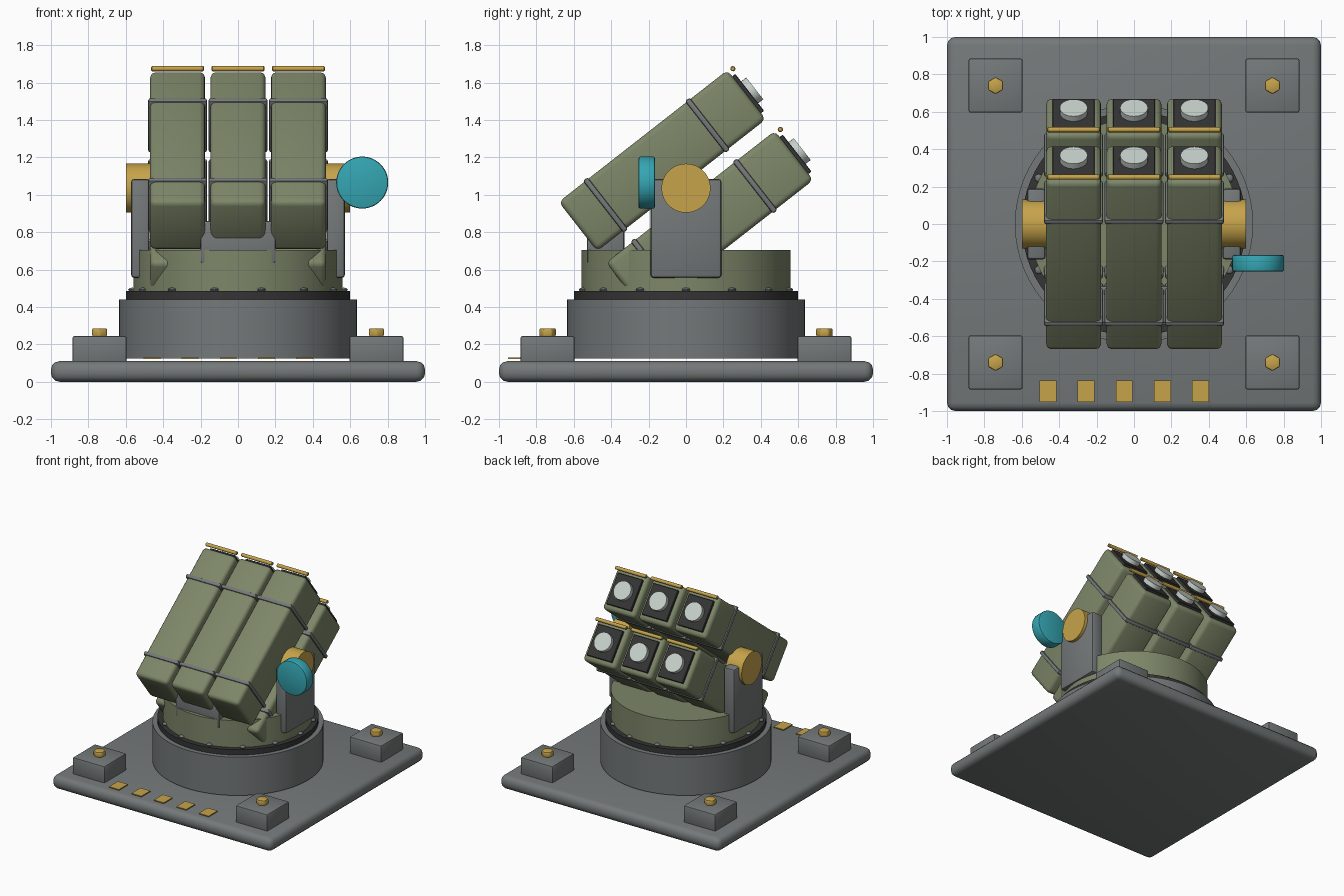
import bpy, bmesh, math
from mathutils import Matrix, Vector

if "Cube" in bpy.data.objects:
    bpy.data.objects.remove(bpy.data.objects["Cube"])


def material(name, color):
    m = bpy.data.materials.new(name)
    m.diffuse_color = (*color, 1)
    m.use_nodes = True
    m.node_tree.nodes["Principled BSDF"].inputs["Base Color"].default_value = m.diffuse_color
    return m


GREEN = material("olive green", (0.205, 0.24, 0.14))
GRAY = material("steel gray", (0.175, 0.19, 0.19))
DARK = material("dark gray", (0.035, 0.035, 0.036))
YELLOW = material("brass yellow", (0.57, 0.37, 0.07))
TEAL = material("teal", (0.035, 0.38, 0.45))
PALE = material("pale gray", (0.58, 0.64, 0.6))


def finish(bm, name, mat, matrix, bevel, segments):
    if bevel:
        sharp = [e for e in bm.edges if e.calc_face_angle(0) > math.radians(40)]
        bmesh.ops.bevel(bm, geom=sharp, offset=bevel, segments=segments,
                        profile=0.5, affect='EDGES', clamp_overlap=True)
    bm.transform(matrix)
    mesh = bpy.data.meshes.new(name)
    bm.to_mesh(mesh)
    bm.free()
    mesh.materials.append(mat)
    ob = bpy.data.objects.new(name, mesh)
    bpy.context.collection.objects.link(ob)
    bpy.ops.object.select_all(action='DESELECT')
    ob.select_set(True)
    bpy.context.view_layer.objects.active = ob
    bpy.ops.object.shade_smooth_by_angle(angle=math.radians(35))
    return ob


def box(name, center, size, mat, bevel=0.0, segments=2, frame=Matrix()):
    bm = bmesh.new()
    bmesh.ops.create_cube(bm, size=1)
    bmesh.ops.scale(bm, vec=Vector(size), verts=bm.verts)
    return finish(bm, name, mat, frame @ Matrix.Translation(center), bevel, segments)


def cylinder(name, center, radius, depth, mat, axis='Z', sides=48, bevel=0.0,
             segments=2, frame=Matrix()):
    bm = bmesh.new()
    bmesh.ops.create_cone(bm, cap_ends=True, segments=sides, radius1=radius,
                          radius2=radius, depth=depth)
    turn = {'X': Matrix.Rotation(math.pi / 2, 4, 'Y'),
            'Y': Matrix.Rotation(math.pi / 2, 4, 'X'), 'Z': Matrix()}[axis]
    return finish(bm, name, mat, frame @ Matrix.Translation(center) @ turn, bevel, segments)


# Base plate with corner pads, bolts and marker plates
box("base_plate", (0, 0, 0.055), (2, 2, 0.11), GRAY, 0.045, 3)
for sx in (-1, 1):
    for sy in (-1, 1):
        x, y = 0.74 * sx, 0.74 * sy
        box("corner_pad", (x, y, 0.17), (0.29, 0.29, 0.15), GRAY, 0.012)
        cylinder("pad_bolt", (x, y, 0.264), 0.046, 0.044, YELLOW, sides=6, bevel=0.008)
for i in range(5):
    box("marker_plate", (-0.46 + 0.204 * i, -0.895, 0.127), (0.09, 0.115, 0.008), YELLOW)

# Drum, bearing ring, turntable and its rivets
cylinder("base_drum", (0, 0, 0.283), 0.637, 0.315, GRAY, sides=64)
cylinder("bearing_ring", (0, 0, 0.462), 0.6, 0.045, DARK, sides=64)
cylinder("turntable", (0, 0, 0.594), 0.56, 0.222, GREEN, sides=64)
for i in range(14):
    a = 2 * math.pi * i / 14
    bm = bmesh.new()
    bmesh.ops.create_uvsphere(bm, u_segments=12, v_segments=8, radius=0.022)
    bmesh.ops.scale(bm, vec=(1, 1, 0.5), verts=bm.verts)
    finish(bm, "ring_rivet", GRAY,
           Matrix.Translation((0.565 * math.cos(a), 0.565 * math.sin(a), 0.492)), 0, 1)

# Rear support block, side arms and trunnions
box("rear_support", (0, -0.43, 0.745), (0.4, 0.2, 0.23), GRAY, 0.012)
for s in (-1, 1):
    box("side_arm", (0.522 * s, 0, 0.82), (0.1, 0.38, 0.53), GRAY, 0.018)
    cylinder("trunnion", (0.525 * s, 0, 1.035), 0.131, 0.145, YELLOW, axis='X')

# Sensor disc beside the right arm
cylinder("sensor_disc", (0.664, -0.21, 1.065), 0.139, 0.088, TEAL, axis='Y', bevel=0.01)

# Six tilted launch tubes with bands, muzzle plates, lenses and trim rods
tilt = Matrix.Translation((0, 0, 1.02)) @ Matrix.Rotation(math.radians(38), 4, 'X')
for row in (-0.206, 0.206):
    for col in (-1, 0, 1):
        x = 0.323 * col
        box("tube", (x, 0, row), (0.294, 1.145, 0.334), GREEN, 0.03, 3, tilt)
        for s in (-0.385, 0.307):
            box("tube_band", (x, s, row), (0.316, 0.032, 0.352), GRAY, 0.012, 2, tilt)
        box("muzzle_plate", (x, 0.58, row), (0.225, 0.026, 0.25), DARK, 0.003, 1, tilt)
        cylinder("muzzle_lens", (x, 0.605, row), 0.074, 0.045, PALE, axis='Y',
                 sides=32, frame=tilt)
        cylinder("trim_rod", (x, 0.6, row + 0.155), 0.014, 0.282, YELLOW, axis='X',
                 sides=12, bevel=0.004, segments=1, frame=tilt)
